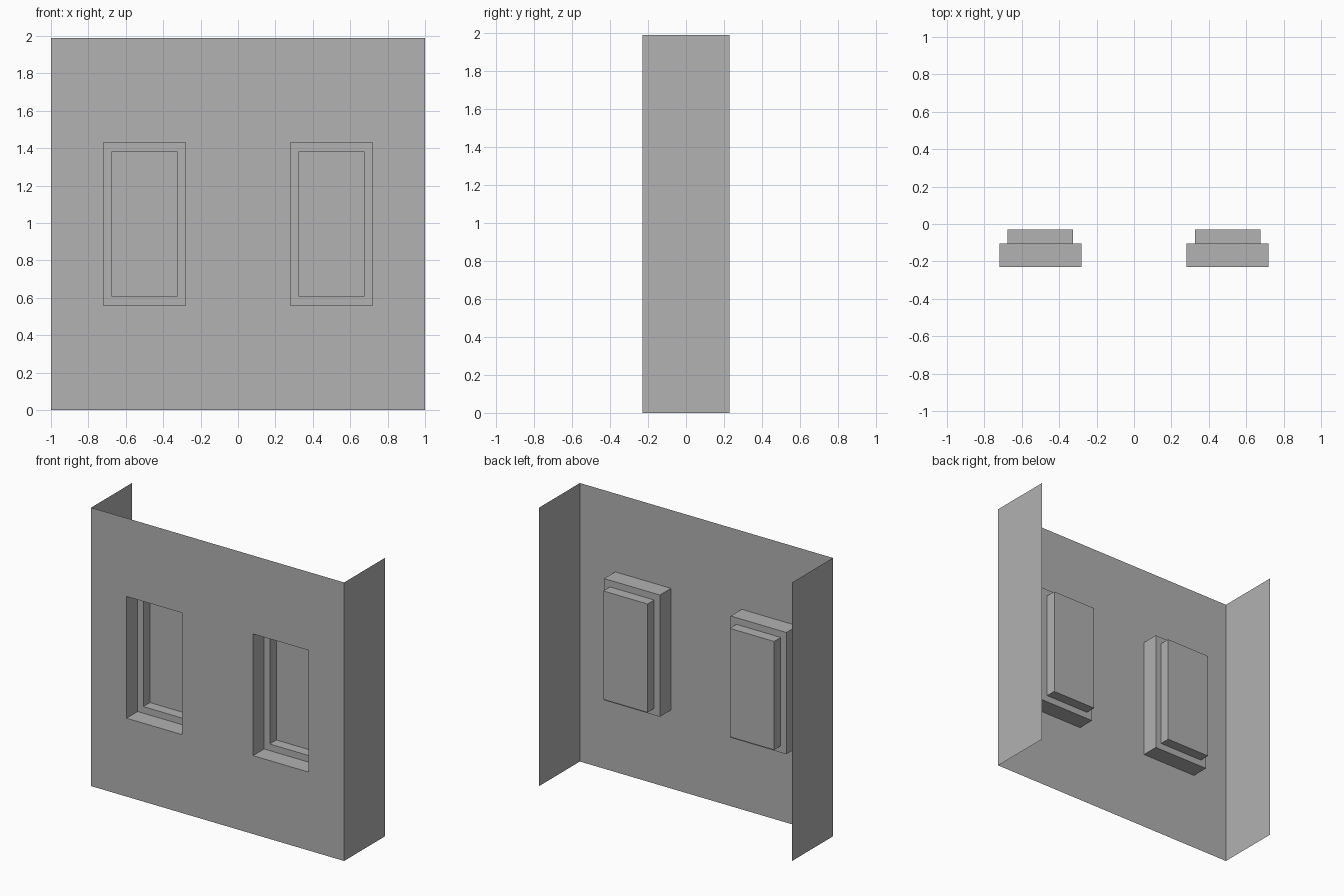
import bpy, bmesh

cube = bpy.data.objects.get("Cube")
if cube:
    bpy.data.objects.remove(cube, do_unlink=True)

H, FRONT, BACK = 1.99, -0.23, 0.23
MID = H / 2

grey = bpy.data.materials.new("plain grey")
grey.use_nodes = True
colour = (0.445, 0.445, 0.445, 1)
grey.diffuse_color = colour
grey.node_tree.nodes["Principled BSDF"].inputs["Base Color"].default_value = colour


def add_object(name, bm):
    bmesh.ops.remove_doubles(bm, verts=bm.verts, dist=0.0001)
    mesh = bpy.data.meshes.new(name)
    bm.to_mesh(mesh)
    bm.free()
    mesh.materials.append(grey)
    bpy.context.collection.objects.link(bpy.data.objects.new(name, mesh))


def rect(bm, cx, width, height, y):
    """Upright rectangle of vertices, anticlockwise from the front."""
    return [bm.verts.new((cx + sx * width / 2, y, MID + sz * height / 2))
            for sx, sz in ((-1, -1), (1, -1), (1, 1), (-1, 1))]


def bridge(bm, a, b):
    for i in range(4):
        j = (i + 1) % 4
        bm.faces.new((a[i], a[j], b[j], b[i]))


OPENING = (0.44, 0.87)
PANE = (0.35, 0.775)
REVEAL_Y, PANE_Y = -0.105, -0.03

# Front wall: two square panels, each pierced by a window opening
wall = bmesh.new()
for cx in (-0.5, 0.5):
    bridge(wall, rect(wall, cx, 1, H, FRONT), rect(wall, cx, *OPENING, FRONT))
add_object("front_wall", wall)

# Side walls: single sheets running back from the front corners
for side, name in ((-1, "right_wall"), (1, "left_wall")):
    bm = bmesh.new()
    corners = [(FRONT, 0), (BACK, 0), (BACK, H), (FRONT, H)][::side]
    bm.faces.new([bm.verts.new((side, y, z)) for y, z in corners])
    add_object(name, bm)

# Window recesses: stepped boxes sunk behind the openings
for cx, name in ((-0.5, "right_window"), (0.5, "left_window")):
    bm = bmesh.new()
    rings = [rect(bm, cx, *size, y) for size, y in (
        (OPENING, FRONT), (OPENING, REVEAL_Y), (PANE, REVEAL_Y), (PANE, PANE_Y))]
    for a, b in zip(rings, rings[1:]):
        bridge(bm, a, b)
    bm.faces.new(rings[-1])
    add_object(name, bm)
